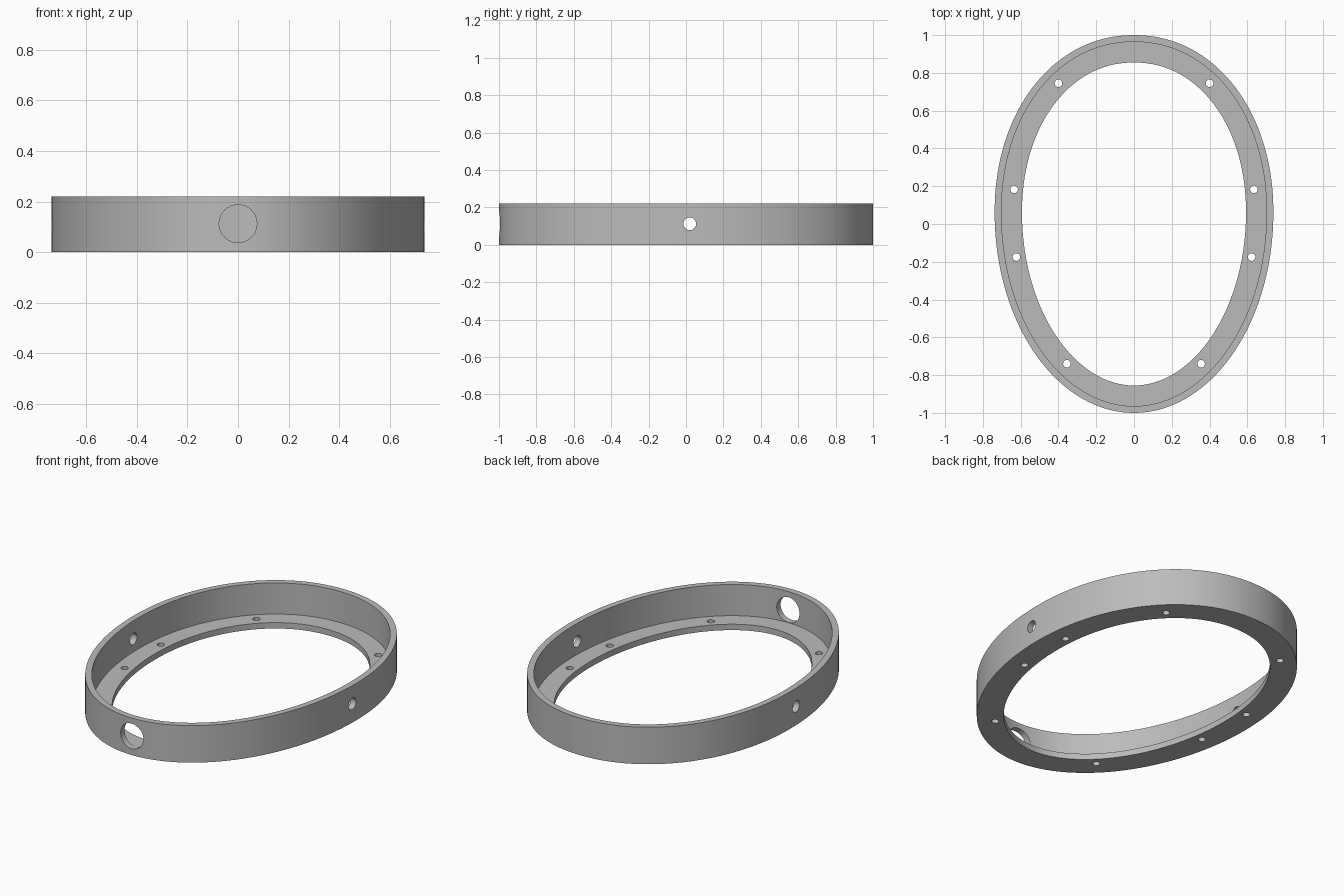
import bpy, bmesh, math
from mathutils import Matrix, Vector

cube = bpy.data.objects.get("Cube")
if cube:
    bpy.data.objects.remove(cube, do_unlink=True)

HALF_WIDTH, WIDEST_Y, HEIGHT = 0.738, 0.06, 0.22
SEGMENTS = 160

grey = bpy.data.materials.new("plain grey")
grey.use_nodes = True
grey.diffuse_color = (0.5, 0.5, 0.5, 1)
grey.node_tree.nodes["Principled BSDF"].inputs["Base Color"].default_value = (0.5, 0.5, 0.5, 1)


def egg(angle):
    """Point on the outer outline, blunter at the back than at the front."""
    c, s = math.cos(angle), math.sin(angle)
    power = 2 / 2.08 if s > 0 else 1
    reach = 1 - WIDEST_Y if s > 0 else 1 + WIDEST_Y
    return Vector((HALF_WIDTH * math.copysign(abs(c) ** power, c),
                   WIDEST_Y + reach * math.copysign(abs(s) ** power, s), 0))


def make_object(name, bm):
    bmesh.ops.recalc_face_normals(bm, faces=bm.faces)
    mesh = bpy.data.meshes.new(name)
    bm.to_mesh(mesh)
    bm.free()
    mesh.materials.append(grey)
    obj = bpy.data.objects.new(name, mesh)
    bpy.context.collection.objects.link(obj)
    return obj


# Ring: an L-shaped section (inset, height) swept round the egg outline
section = [(0, 0), (0, HEIGHT), (0.036, HEIGHT), (0.036, 0.035), (0.145, 0.035), (0.145, 0)]
outline = [egg(math.tau * (i + 0.5) / SEGMENTS) for i in range(SEGMENTS)]
bm = bmesh.new()
loops = []
for i, point in enumerate(outline):
    along = (outline[(i + 1) % SEGMENTS] - outline[i - 1]).normalized()
    inward = Vector((-along.y, along.x, 0))
    loops.append([bm.verts.new(point + inward * inset + Vector((0, 0, z))) for inset, z in section])
for i, loop in enumerate(loops):
    following = loops[(i + 1) % SEGMENTS]
    for j in range(len(section)):
        k = (j + 1) % len(section)
        bm.faces.new((loop[j], following[j], following[k], loop[k]))
ring = make_object("flanged_ring", bm)

# Hole cutters
bm = bmesh.new()


def drill(position, radius, length, rotation=Matrix()):
    bmesh.ops.create_cone(bm, cap_ends=True, segments=32, radius1=radius, radius2=radius,
                          depth=length, matrix=Matrix.Translation(position) @ rotation)


for side in (-1, 1):
    # Screw holes through the flange
    for x, y in ((0.4, 0.745), (0.635, 0.183), (0.623, -0.175), (0.355, -0.74)):
        drill((side * x, y, 0.02), 0.02, 0.1)
    # Cross hole in each side wall
    drill((side * 0.72, 0.02, 0.112), 0.034, 0.2, Matrix.Rotation(math.pi / 2, 4, "Y"))
# Large front port
drill((0, -0.98, 0.112), 0.075, 0.2, Matrix.Rotation(math.pi / 2, 4, "X"))
cutters = make_object("hole_cutters", bm)
cutters.hide_render = True

cut = ring.modifiers.new("holes", "BOOLEAN")
cut.operation, cut.solver, cut.object = "DIFFERENCE", "EXACT", cutters
bpy.context.view_layer.objects.active = ring
ring.select_set(True)
bpy.ops.object.modifier_apply(modifier=cut.name)
bpy.data.objects.remove(cutters, do_unlink=True)
bpy.ops.object.shade_smooth_by_angle(angle=math.radians(30))
